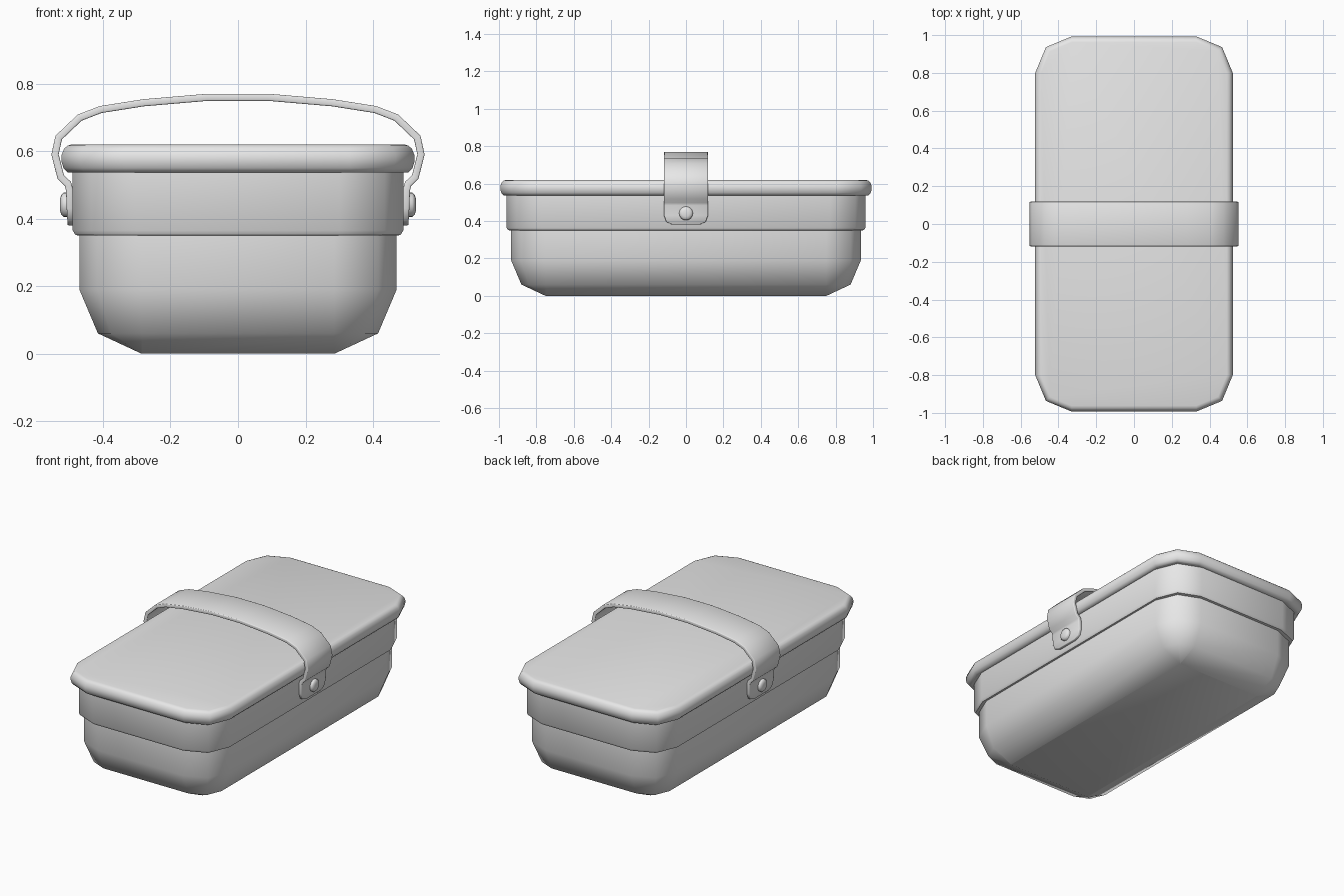
import bpy, bmesh, math
from mathutils import Matrix

cube = bpy.data.objects.get("Cube")
if cube:
    bpy.data.objects.remove(cube, do_unlink=True)

grey = bpy.data.materials.new("plain grey")
grey.use_nodes = True
grey.diffuse_color = (0.8, 0.8, 0.8, 1)
grey.node_tree.nodes["Principled BSDF"].inputs["Base Color"].default_value = (0.8, 0.8, 0.8, 1)


def finish(name, bm, angle=50):
    """Turn a bmesh into a grey, smooth-shaded object."""
    bmesh.ops.remove_doubles(bm, verts=bm.verts, dist=0.0005)
    bmesh.ops.recalc_face_normals(bm, faces=bm.faces)
    mesh = bpy.data.meshes.new(name)
    bm.to_mesh(mesh)
    bm.free()
    mesh.materials.append(grey)
    ob = bpy.data.objects.new(name, mesh)
    bpy.context.collection.objects.link(ob)
    bpy.ops.object.select_all(action='DESELECT')
    bpy.context.view_layer.objects.active = ob
    ob.select_set(True)
    bpy.ops.object.shade_smooth_by_angle(angle=math.radians(angle))
    return ob


def rounded_loft(name, core_x, core_y, profile):
    """Stack rounded rectangles; profile lists (corner radius, height)."""
    bm = bmesh.new()
    rings = []
    for r, z in profile:
        ring = []
        for i, (sx, sy) in enumerate([(1, 1), (-1, 1), (-1, -1), (1, -1)]):
            for k in range(3):
                a = math.radians(90 * i + 45 * k)
                ring.append(bm.verts.new((sx * core_x + r * math.cos(a),
                                          sy * core_y + r * math.sin(a), z)))
        rings.append(ring)
    for low, high in zip(rings, rings[1:]):
        for i in range(len(low)):
            j = (i + 1) % len(low)
            bm.faces.new((low[i], low[j], high[j], high[i]))
    bm.faces.new(rings[0][::-1])
    bm.faces.new(rings[-1])
    return finish(name, bm)


# Box: tapered lower tub, wider collar and rolled-edge lid
rounded_loft("tub", 0.285, 0.75, [(0.001, 0), (0.13, 0.06), (0.185, 0.19), (0.185, 0.36)])
rounded_loft("collar", 0.30, 0.77, [(0.17, 0.35), (0.181, 0.351), (0.19, 0.365), (0.19, 0.55)])
rounded_loft("lid", 0.33, 0.80, [(0.16, 0.537), (0.175, 0.537), (0.187, 0.55), (0.193, 0.57),
                                 (0.193, 0.587), (0.185, 0.607), (0.175, 0.616), (0.162, 0.62)])

# Handle: half path of (x, z, half width) from tab to crown, mirrored
half = [(0.495, 0.38, 0.07), (0.495, 0.395, 0.105), (0.497, 0.43, 0.118),
        (0.499, 0.485, 0.118), (0.504, 0.503, 0.118), (0.525, 0.523, 0.118), (0.542, 0.59, 0.118),
        (0.531, 0.64, 0.118), (0.469, 0.699, 0.118), (0.407, 0.723, 0.118),
        (0.28, 0.743, 0.118), (0.093, 0.759, 0.118)]
path = half + [(-x, z, w) for x, z, w in reversed(half)]
bm = bmesh.new()
rows = [(bm.verts.new((x, -w, z)), bm.verts.new((x, w, z))) for x, z, w in path]
for (a, b), (c, d) in zip(rows, rows[1:]):
    bm.faces.new((a, b, d, c))
handle = finish("handle", bm)
strap = handle.modifiers.new("thickness", 'SOLIDIFY')
strap.thickness = 0.021
strap.offset = 0
strap.use_even_offset = True
edge = handle.modifiers.new("soft edges", 'BEVEL')
edge.width = 0.004
edge.segments = 2
edge.limit_method = 'ANGLE'
edge.angle_limit = math.radians(60)

# Domed rivets fixing the handle on each side
for side, sign in (("left", 1), ("right", -1)):
    bm = bmesh.new()
    rings = []
    for r, x in [(0.037, 0.48), (0.037, 0.516), (0.03, 0.523), (0.018, 0.527)]:
        rings.append([bm.verts.new((sign * x, r * math.cos(math.tau * k / 16),
                                    0.441 + r * math.sin(math.tau * k / 16))) for k in range(16)])
    for low, high in zip(rings, rings[1:]):
        for k in range(16):
            j = (k + 1) % 16
            bm.faces.new((low[k], low[j], high[j], high[k]))
    bm.faces.new(rings[0])
    bm.faces.new(rings[-1])
    finish(side + "_rivet", bm)
